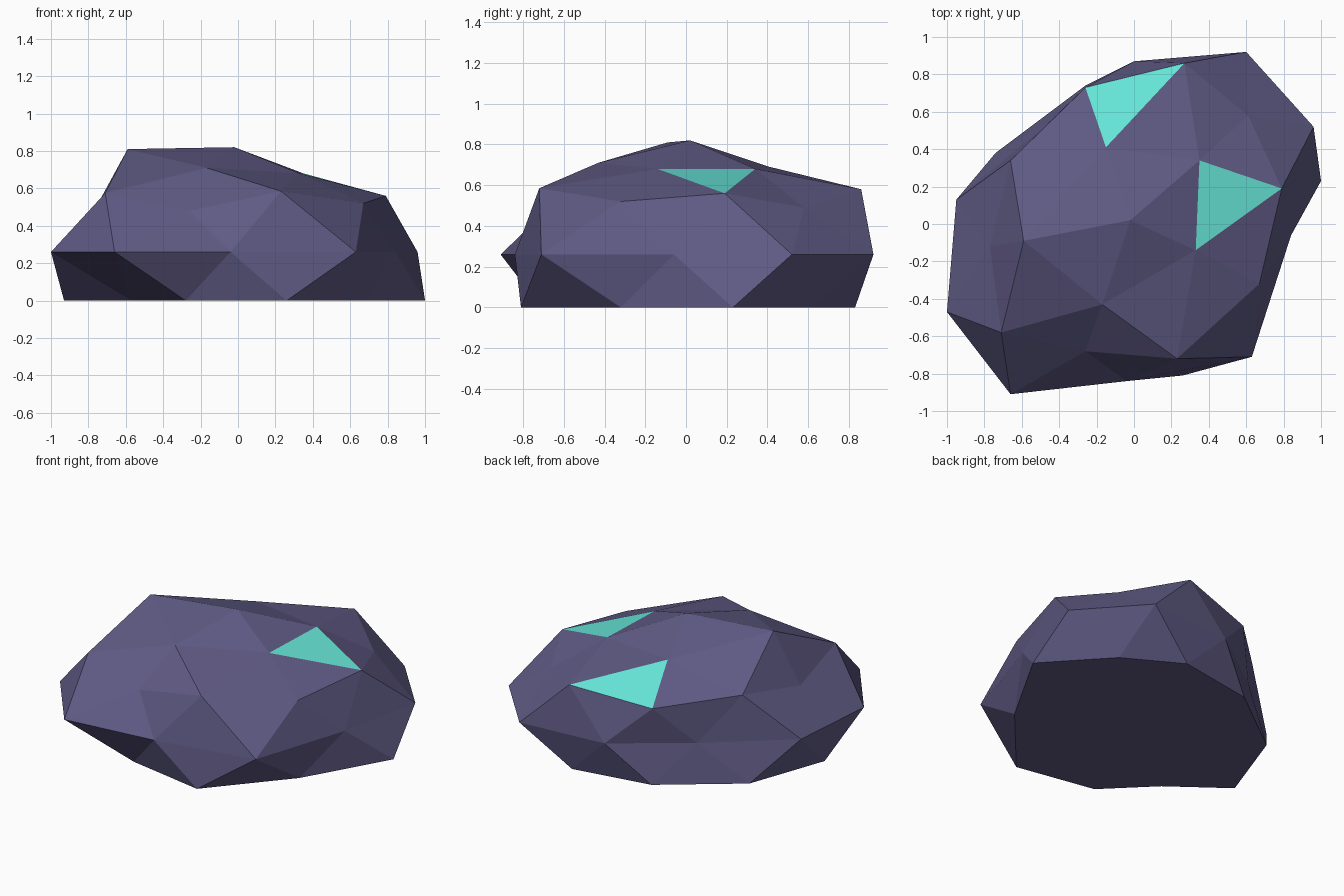
import bpy, bmesh

if "Cube" in bpy.data.objects:
    bpy.data.objects.remove(bpy.data.objects["Cube"])


def material(name, rgb):
    m = bpy.data.materials.new(name)
    m.diffuse_color = (*rgb, 1)
    m.use_nodes = True
    m.node_tree.nodes["Principled BSDF"].inputs["Base Color"].default_value = m.diffuse_color
    return m


# Rock rings, from the peak down to the flat base, counter-clockwise
PEAK = (-.02, .02, .82)
CROWN = [(.35, .34, .68), (-.15, .41, .69), (-.59, -.09, .81),
         (-.17, -.43, .71), (.33, -.14, .68)]
SHOULDER = [(.61, .58, .49), (.27, .86, .58), (-.26, .73, .51), (-.66, .34, .56),
            (-.77, -.12, .48), (-.71, -.58, .575), (-.26, -.68, .48),
            (.23, -.72, .585), (.67, -.32, .52), (.79, .19, .56)]
WAIST = [(.6, .92), (0, .87), (-.46, .54), (-.95, .13), (-1, -.47),
         (-.66, -.91), (-.04, -.84), (.63, -.71), (.84, -.06), (.96, .52)]
BASE = [(.64, .62), (.27, .83), (-.26, .74), (-.74, .38), (-.93, -.15),
        (-.57, -.42), (-.28, -.71), (.26, -.81), (.685, -.32), (1, .23)]

bm = bmesh.new()
peak = bm.verts.new(PEAK)
crown = [bm.verts.new(p) for p in CROWN]
shoulder = [bm.verts.new(p) for p in SHOULDER]
waist = [bm.verts.new((x, y, .26)) for x, y in WAIST]
base = [bm.verts.new((x, y, 0)) for x, y in BASE]


def tri(a, b, c, mat=0):
    bm.faces.new((a, b, c)).material_index = mat


# Top cap, with two crystal-coloured facets
for k in range(5):
    a, b = crown[k], crown[(k + 1) % 5]
    left, mid, right = (shoulder[(2 * k + i) % 10] for i in range(3))
    tri(peak, a, b)
    tri(a, left, mid)
    tri(a, mid, b, 1 if k == 4 else 0)
    tri(b, mid, right, 1 if k == 0 else 0)

# Sides
for j in range(10):
    n = (j + 1) % 10
    tri(shoulder[j], waist[j], shoulder[n])
    tri(waist[j], waist[n], shoulder[n])
    tri(base[j], base[n], waist[j])
    tri(waist[j], base[n], waist[n])

# Flat underside
bm.faces.new(base[::-1])
bmesh.ops.recalc_face_normals(bm, faces=bm.faces[:])

mesh = bpy.data.meshes.new("rock")
bm.to_mesh(mesh)
bm.free()
mesh.materials.append(material("purple_stone", (.114, .102, .23)))
mesh.materials.append(material("teal_crystal", (.13, .77, .67)))
rock = bpy.data.objects.new("rock", mesh)
bpy.context.collection.objects.link(rock)
